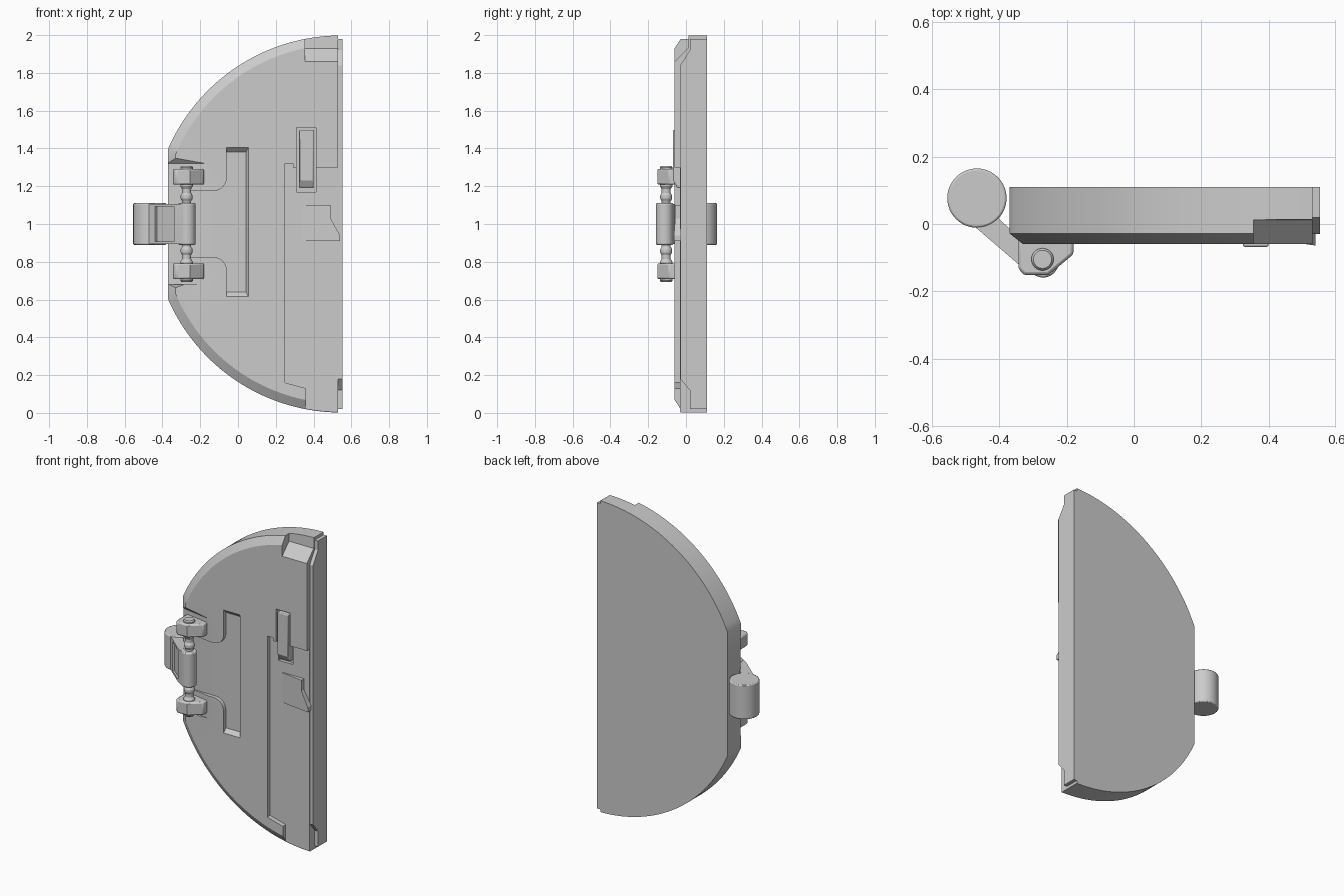
import bpy, bmesh
from math import sin, cos, pi, acos, radians

if "Cube" in bpy.data.objects:
    bpy.data.objects.remove(bpy.data.objects["Cube"])


def loft(name, rings, bevel=0.0):
    """Closed solid through rings of 3D points."""
    bm = bmesh.new()
    vs = [[bm.verts.new(p) for p in r] for r in rings]
    n = len(rings[0])
    for a, b in zip(vs, vs[1:]):
        for i in range(n):
            j = (i + 1) % n
            bm.faces.new((a[i], a[j], b[j], b[i]))
    bm.faces.new(vs[0])
    bm.faces.new(vs[-1][::-1])
    bmesh.ops.recalc_face_normals(bm, faces=bm.faces)
    me = bpy.data.meshes.new(name)
    bm.to_mesh(me)
    bm.free()
    ob = bpy.data.objects.new(name, me)
    bpy.context.collection.objects.link(ob)
    if bevel:
        m = ob.modifiers.new("bevel", 'BEVEL')
        m.width, m.segments, m.limit_method = bevel, 2, 'ANGLE'
        m.angle_limit = radians(40)
    return ob


def prism_y(name, xz, y0, y1, xz2=None, bevel=0.0):
    return loft(name, [[(x, y0, z) for x, z in xz], [(x, y1, z) for x, z in xz2 or xz]], bevel)


def prism_x(name, yz, x0, x1, bevel=0.0):
    return loft(name, [[(x, y, z) for y, z in yz] for x in (x0, x1)], bevel)


def prism_z(name, xy, z0, z1, bevel=0.0):
    return loft(name, [[(x, y, z) for x, y in xy] for z in (z0, z1)], bevel)


def rect(a0, a1, b0, b1):
    return [(a0, b0), (a1, b0), (a1, b1), (a0, b1)]


def circle(cx, cy, r, n=40):
    return [(cx + r * cos(2 * pi * i / n), cy + r * sin(2 * pi * i / n)) for i in range(n)]


def cut(ob, cutter):
    m = ob.modifiers.new("cut", 'BOOLEAN')
    m.operation, m.solver, m.object = 'DIFFERENCE', 'EXACT', cutter
    bpy.context.view_layer.objects.active = ob
    bpy.ops.object.modifier_apply(modifier=m.name)
    bpy.data.objects.remove(cutter, do_unlink=True)


# Door leaf: half-round slab with a chamfered front rim
CX, RIGHT = 0.545, 0.53


def outline(r, left, y, n=32):
    a0, a1 = acos((RIGHT - CX) / r), acos((left - CX) / r)
    top = [(CX + r * cos(a0 + (a1 - a0) * i / n), r * sin(a0 + (a1 - a0) * i / n)) for i in range(n + 1)]
    return [(x, y, 1 + z) for x, z in top] + [(x, y, 1 - z) for x, z in reversed(top)]


door = loft("door_leaf", [outline(0.998, -0.37, 0.11), outline(0.998, -0.37, -0.028),
                          outline(0.95, -0.33, -0.06)])

# Ramped notch in the top right corner
cut(door, prism_x("notch_cut", [(-0.1, 1.86), (-0.06, 1.86), (0.01, 1.93), (0.018, 2.1), (-0.1, 2.1)],
                  0.355, 0.6))
# Lowered panel on the right
cut(door, prism_y("panel_cut", [(0.25, 1.32), (0.29, 1.32), (0.29, 1.30), (0.6, 1.30), (0.6, -0.1),
                                (0.36, -0.1), (0.36, 0.13), (0.25, 0.16)], -0.1, -0.031))
# Upright slot with sloping ends
cut(door, prism_y("slot_cut", rect(-0.06, 0.076, 0.576, 1.444), -0.1, -0.036,
                  rect(-0.06, 0.042, 0.64, 1.38)))
# Shallow channel from the slot to the hinge, with filleted corners
fillet = [(-0.13 + 0.07 * sin(pi / 2 * i / 6), 0.245 - 0.07 * cos(pi / 2 * i / 6)) for i in range(7)]
half = [(-0.45, 0.175)] + fillet + [(-0.03, 0.245)]
cut(door, prism_y("channel_cut", [(x, 1 + z) for x, z in half] + [(x, 1 - z) for x, z in reversed(half)],
                  -0.1, -0.0365))
# Sloping pocket under the hinge
cut(door, loft("pocket_cut", [
    [(-0.17, -0.1, 0.68), (-0.17, -0.06, 0.68), (-0.17, -0.06, 1.32), (-0.17, -0.1, 1.32)],
    [(-0.39, -0.1, 0.60), (-0.39, -0.022, 0.68), (-0.39, -0.022, 1.32), (-0.39, -0.1, 1.40)]]))
# Catch slot
cut(door, prism_y("catch_cut", rect(0.31, 0.412, 1.17, 1.51), -0.1, -0.01))

# Closing edge strip
prism_x("edge_strip", [(-0.03, 0.18), (-0.03, 1.84), (0.02, 1.92), (0.02, 1.98), (0.11, 1.98),
                       (0.11, 0.02), (0.02, 0.02), (0.02, 0.12)], RIGHT, 0.553)

# Catch bar inside its slot
prism_x("catch_bar", [(0.0, 1.498), (-0.068, 1.498), (-0.068, 1.23), (-0.045, 1.19), (0.0, 1.19)],
        0.324, 0.40, 0.005)

# Wedge-shaped thumb latch, rising to the right
latch = [(0.34, 1.10), (0.49, 1.10), (0.49, 1.03), (0.54, 0.94), (0.54, 0.91), (0.34, 0.91)]
loft("latch_wedge", [[(x, -0.025, z) for x, z in latch],
                     [(x, -0.036 - 0.14 * (x - 0.34), z) for x, z in latch]])

# Hinge blocks, mirrored above and below the middle
PX, PY = -0.272, -0.105
block = [(-0.344, -0.02), (-0.344, -0.133), (-0.327, -0.152), (-0.255, -0.152), (-0.18, -0.09), (-0.18, -0.02)]
for side, z in (("upper", 1.25), ("lower", 0.75)):
    prism_z("hinge_block_" + side, block, z - 0.042, z + 0.042, 0.009)

# Turned hinge pin
half_pin = [(0.024, 0), (0.024, 0.12), (0.032, 0.135), (0.032, 0.15), (0.024, 0.165), (0.024, 0.185),
            (0.033, 0.2), (0.033, 0.3), (0.027, 0.308)]
pin = [(r, 1 - z) for r, z in half_pin[:0:-1]] + [(r, 1 + z) for r, z in half_pin]
loft("hinge_pin", [[(x, y, z) for x, y in circle(PX, PY, r, 32)] for r, z in pin])

# Barrel, arm and round post of the hinge
prism_z("hinge_barrel", circle(PX + 0.002, -0.113, 0.046), 0.89, 1.11, 0.006)
arm = prism_z("hinge_arm", [(-0.472, -0.009), (-0.341, -0.122), (-0.29, -0.154), (-0.25, -0.075),
                            (-0.285, -0.068), (-0.344, -0.039), (-0.404, 0.018), (-0.45, 0.06)], 0.893, 1.107)
cut(arm, prism_z("arm_recess_cut", [(-0.45, -0.05), (-0.43, -0.03), (-0.34, -0.107), (-0.34, -0.145)],
                 0.908, 1.092))
prism_z("hinge_post", circle(-0.467, 0.077, 0.088, 48), 0.89, 1.11, 0.006)

# Smooth the curves, keep the edges crisp
for ob in bpy.context.scene.objects:
    bpy.ops.object.select_all(action='DESELECT')
    ob.select_set(True)
    bpy.context.view_layer.objects.active = ob
    bpy.ops.object.shade_smooth_by_angle(angle=radians(25))
